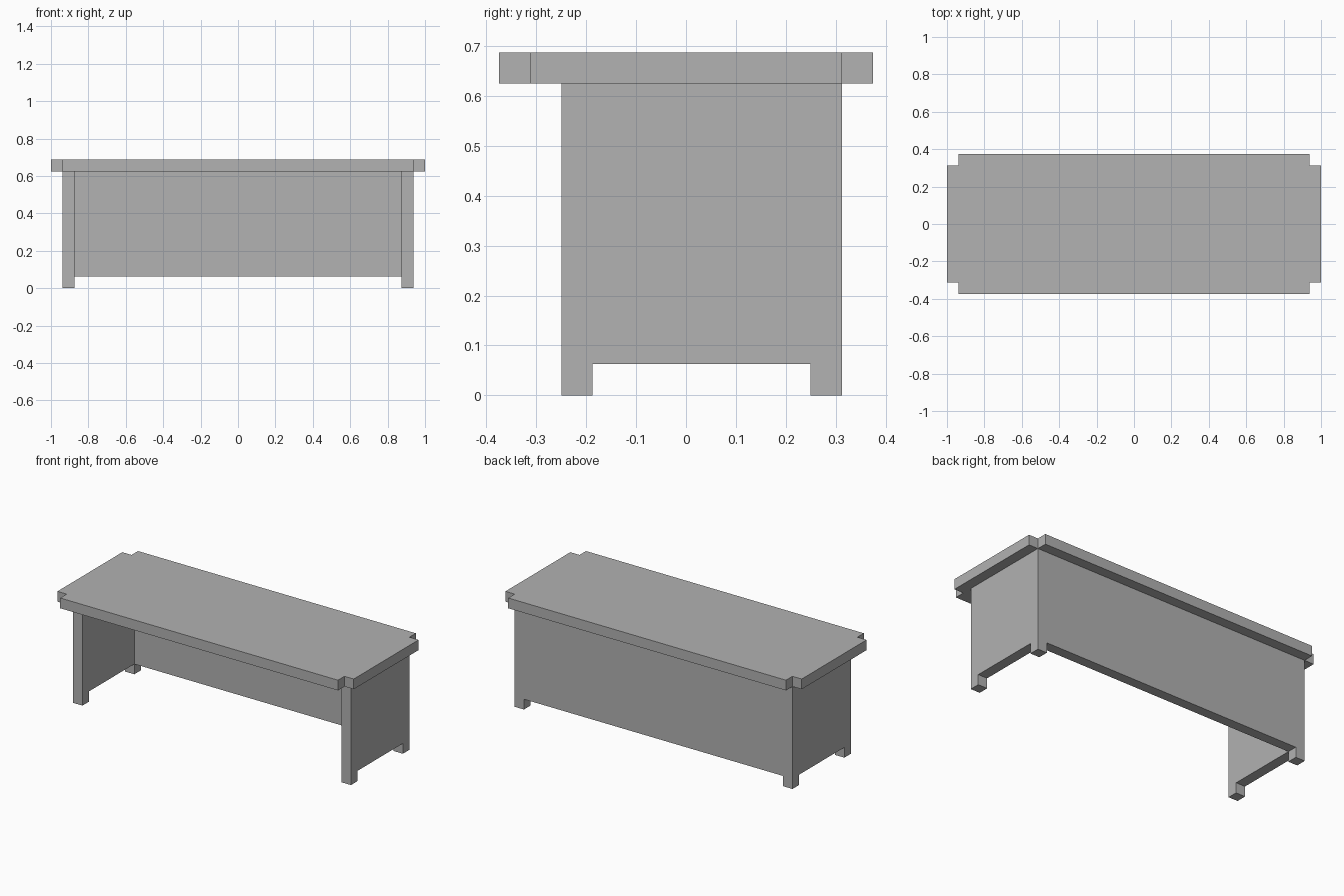
import bpy
import bmesh

if "Cube" in bpy.data.objects:
    bpy.data.objects.remove(bpy.data.objects["Cube"], do_unlink=True)

U = 1 / 16  # board thickness, the unit for every size

grey = bpy.data.materials.new("plain_grey")
grey.use_nodes = True
colour = (0.445, 0.445, 0.445, 1)
grey.diffuse_color = colour
grey.node_tree.nodes["Principled BSDF"].inputs["Base Color"].default_value = colour


def extruded(name, outline, offset):
    """Flat board: an outline of 3D points extruded along offset."""
    bm = bmesh.new()
    face = bm.faces.new([bm.verts.new([c * U for c in p]) for p in outline])
    result = bmesh.ops.extrude_face_region(bm, geom=[face], use_keep_orig=True)
    moved = [v for v in result["geom"] if isinstance(v, bmesh.types.BMVert)]
    bmesh.ops.translate(bm, verts=moved, vec=[c * U for c in offset])
    bmesh.ops.recalc_face_normals(bm, faces=bm.faces)
    mesh = bpy.data.meshes.new(name)
    bm.to_mesh(mesh)
    bm.free()
    mesh.materials.append(grey)
    obj = bpy.data.objects.new(name, mesh)
    bpy.context.collection.objects.link(obj)
    return obj


# Table top with a square notch at each corner
quarter = [(16, 5), (15, 5), (15, 6)]
half = quarter + [(-x, y) for x, y in reversed(quarter)]
top = half + [(x, -y) for x, y in reversed(half)]
extruded("table_top", [(x, y, 10) for x, y in top], (0, 0, 1))

# Side panels, each cut away below to leave two feet
side = [(-4, 0), (-3, 0), (-3, 1), (4, 1), (4, 0), (5, 0), (5, 10), (-4, 10)]
for name, x in (("left_side_panel", 14), ("right_side_panel", -15)):
    extruded(name, [(x, y, z) for y, z in side], (1, 0, 0))

# Back panel between the sides
back = [(-14, 1), (14, 1), (14, 10), (-14, 10)]
extruded("back_panel", [(x, 4, z) for x, z in back], (0, 1, 0))
